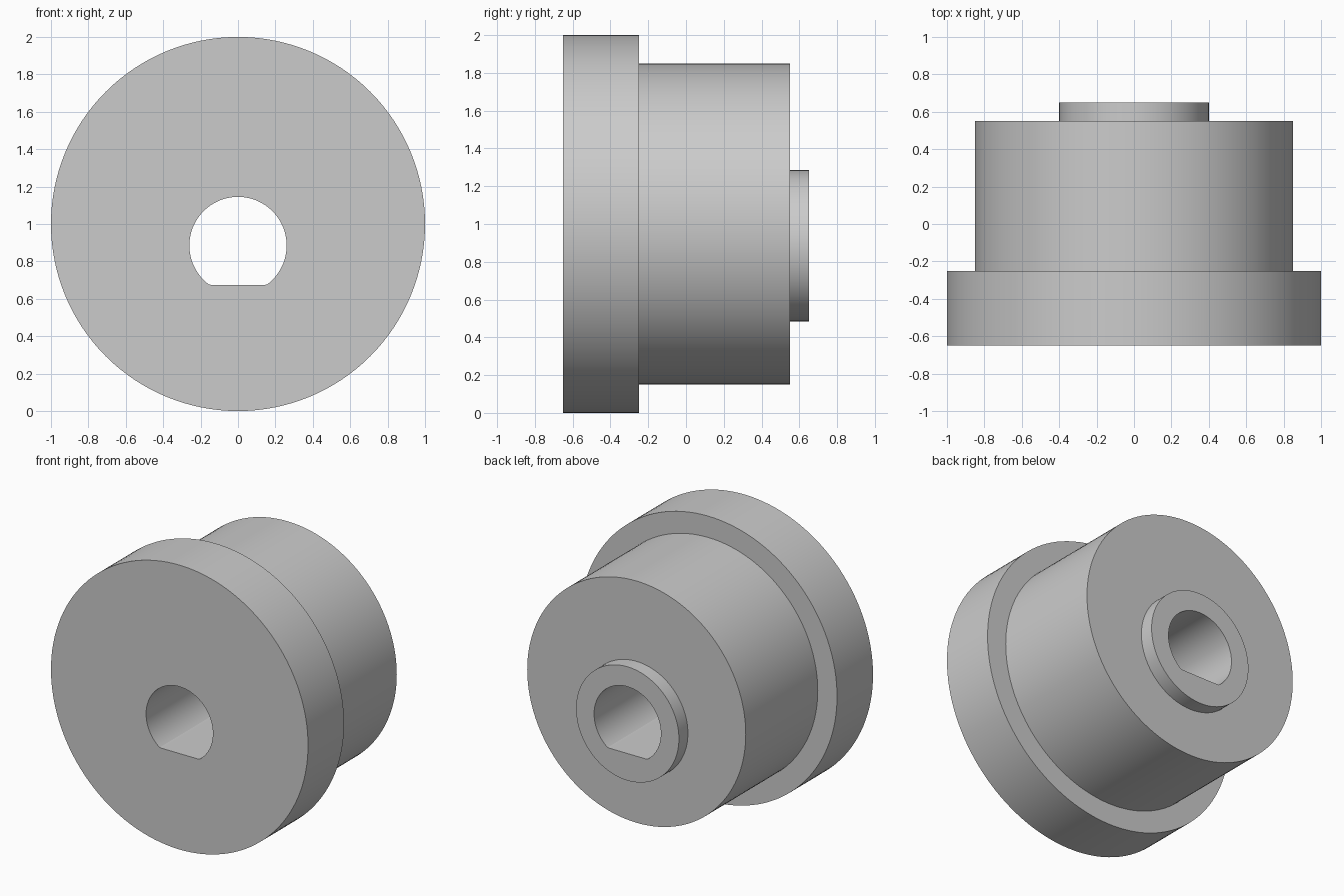
import bpy
import bmesh
from math import sin, cos, tau, radians

cube = bpy.data.objects.get("Cube")
if cube:
    bpy.data.objects.remove(cube, do_unlink=True)

SEGMENTS = 128
AXIS = 1.0        # height of flange and body centre
BORE_AXIS = 0.885  # height of the off-centre hub and bore
BORE_FLAT = 0.675


def ring(bm, radius, y, height, flat=0.0):
    """Circle facing y; anything below the flat height is levelled off."""
    angles = [tau * i / SEGMENTS for i in range(SEGMENTS)]
    return [bm.verts.new((radius * cos(a), y, max(height + radius * sin(a), flat)))
            for a in angles]


bm = bmesh.new()
# Flange, body, eccentric hub and D-shaped bore, as one closed skin
loops = [
    ring(bm, 0.26, -0.65, BORE_AXIS, BORE_FLAT),
    ring(bm, 1.0, -0.65, AXIS),
    ring(bm, 1.0, -0.25, AXIS),
    ring(bm, 0.85, -0.25, AXIS),
    ring(bm, 0.85, 0.55, AXIS),
    ring(bm, 0.4, 0.55, BORE_AXIS),
    ring(bm, 0.4, 0.65, BORE_AXIS),
    ring(bm, 0.26, 0.65, BORE_AXIS, BORE_FLAT),
]
for k, a in enumerate(loops):
    b = loops[(k + 1) % len(loops)]
    for i in range(SEGMENTS):
        j = (i + 1) % SEGMENTS
        bm.faces.new((a[i], a[j], b[j], b[i]))
bmesh.ops.recalc_face_normals(bm, faces=bm.faces[:])

mesh = bpy.data.meshes.new("eccentric_bushing")
bm.to_mesh(mesh)
bm.free()
bushing = bpy.data.objects.new("eccentric_bushing", mesh)
bpy.context.collection.objects.link(bushing)

# Plain grey finish
grey = bpy.data.materials.new("light_grey")
grey.use_nodes = True
colour = (0.6, 0.6, 0.6, 1.0)
grey.diffuse_color = colour
grey.node_tree.nodes["Principled BSDF"].inputs["Base Color"].default_value = colour
mesh.materials.append(grey)

bpy.ops.object.select_all(action="DESELECT")
bushing.select_set(True)
bpy.context.view_layer.objects.active = bushing
bpy.ops.object.shade_smooth_by_angle(angle=radians(30))
